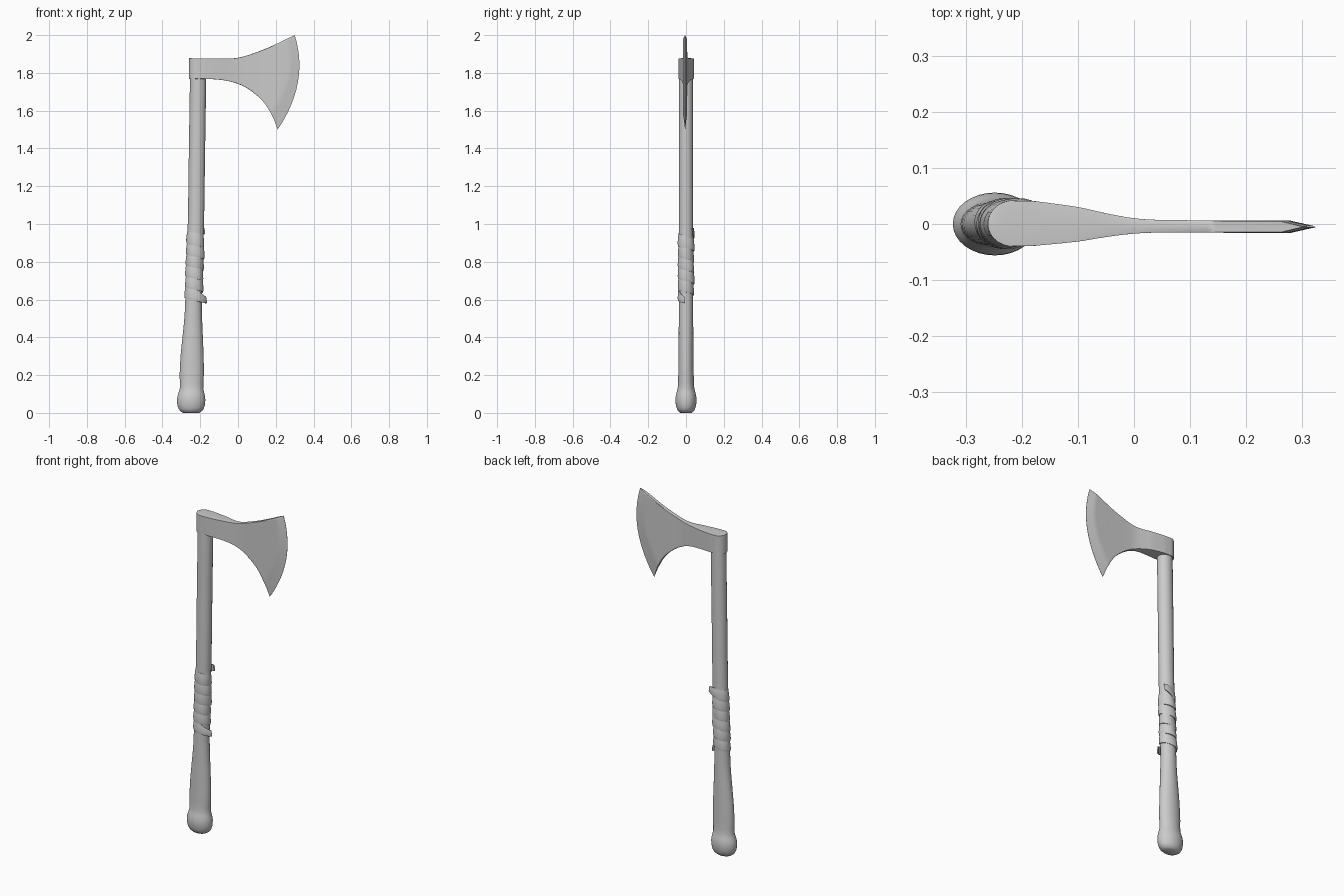
import bpy
from math import sin, cos, pi, sqrt

if "Cube" in bpy.data.objects:
    bpy.data.objects.remove(bpy.data.objects["Cube"])


def sample(keys, x):
    """Smooth interpolation of rows (x, a, b, ...) at x."""
    n = len(keys)
    i = 0
    while i < n - 2 and x > keys[i + 1][0]:
        i += 1
    p, q = keys[i], keys[i + 1]
    o, r = keys[max(i - 1, 0)], keys[min(i + 2, n - 1)]
    h = q[0] - p[0]
    t = (x - p[0]) / h
    out = []
    for k in range(1, len(p)):
        m0 = (q[k] - o[k]) / (q[0] - o[0]) * h
        m1 = (r[k] - p[k]) / (r[0] - p[0]) * h
        out.append((2*t**3 - 3*t*t + 1) * p[k] + (t**3 - 2*t*t + t) * m0
                   + (3*t*t - 2*t**3) * q[k] + (t**3 - t*t) * m1)
    return out


def loft(name, rings, angle=40):
    """Skin equal closed rings, capping both ends."""
    n = len(rings[0])
    verts = [v for ring in rings for v in ring]
    faces = [(i*n + j, i*n + (j+1) % n, (i+1)*n + (j+1) % n, (i+1)*n + j)
             for i in range(len(rings) - 1) for j in range(n)]
    faces += [tuple(reversed(range(n))), tuple(range(len(verts) - n, len(verts)))]
    mesh = bpy.data.meshes.new(name)
    mesh.from_pydata(verts, [], faces)
    mesh.validate()
    ob = bpy.data.objects.new(name, mesh)
    bpy.context.collection.objects.link(ob)
    bpy.ops.object.select_all(action='DESELECT')
    ob.select_set(True)
    bpy.context.view_layer.objects.active = ob
    bpy.ops.object.mode_set(mode='EDIT')
    bpy.ops.mesh.select_all(action='SELECT')
    bpy.ops.mesh.normals_make_consistent(inside=False)
    bpy.ops.object.mode_set(mode='OBJECT')
    bpy.ops.object.shade_smooth_by_angle(angle=angle * pi / 180)
    return ob


# Handle: z, centre x, half width x, half width y
SHAFT = [(0.0, -0.248, 0.042, 0.030), (0.012, -0.248, 0.060, 0.043),
         (0.035, -0.248, 0.071, 0.052), (0.07, -0.248, 0.075, 0.056),
         (0.10, -0.247, 0.070, 0.052), (0.13, -0.246, 0.062, 0.044),
         (0.20, -0.245, 0.064, 0.041), (0.30, -0.243, 0.061, 0.040),
         (0.40, -0.240, 0.054, 0.039), (0.50, -0.237, 0.047, 0.038),
         (0.60, -0.235, 0.044, 0.038), (1.0, -0.223, 0.043, 0.038),
         (1.40, -0.217, 0.043, 0.038), (1.79, -0.211, 0.043, 0.038)]
levels = [0, .005, .012, .022, .035, .05, .07, .085, .10, .115, .13, .16]
levels += [.2 + .053 * i for i in range(31)]
rings = []
for z in levels:
    cx, rx, ry = sample(SHAFT, z)
    rings.append([(cx + rx * cos(a), ry * sin(a), z)
                  for a in (2 * pi * k / 32 for k in range(32))])
loft("handle", rings, 50)

# Grip wrap: helical strap, overlapping turns, with both loose ends flaring out
TURNS = 6
N = TURNS * 36
rings = []
for i in range(N + 1):
    t = i / N
    th = 0.7 + t * (TURNS * 2 * pi - 0.8)
    z0 = 0.955 - 0.34 * t
    start, end = max(0, 1 - i / 7), max(0, 1 - (N - i) / 9)
    flare = 0.014 * start**2 + 0.022 * end**2
    half = 0.033 - 0.016 * max(start, end)
    z0 += 0.008 * start - 0.018 * end
    wob = 0.0012 * sin(5.3 * th / 2) + 0.0008 * sin(1.7 * th)
    ring = []
    for dz, off in ((-half, -.002), (-half, .004), (-half * .6, .006),
                    (half * .5, .003), (half, .0005), (half, -.003)):
        z = z0 + dz
        cx, rx, ry = sample(SHAFT, z)
        d = off + flare + wob
        ring.append((cx + (rx + d) * cos(th), (ry + d) * sin(th), z))
    rings.append(ring)
loft("grip_wrap", rings, 50)

# Axe head: outline curves (x, z) and half thickness (x, upper y, lower y)
TOP = [(-.26, 1.878), (-.2, 1.876), (-.1, 1.876), (0, 1.88), (.105, 1.912),
       (.2, 1.952), (.30, 2.0)]
BOTTOM = [(-.26, 1.768), (-.165, 1.768), (-.07, 1.76), (.01, 1.738),
          (.075, 1.70), (.14, 1.64), (.185, 1.565), (.21, 1.5)]
THICK = [(-.18, .041, -.039), (-.1, .030, -.031), (-.05, .019, -.023),
         (0, .010, -.017), (.05, .007, -.015), (.24, .006, -.016)]


def thickness(x):
    if x < -.215:
        f = sqrt(max(0.0, 1 - ((-.215 - x) / .0455) ** 2))
        return .042 * f, -.040 * f
    return sample(THICK, max(-.18, min(x, .24)))


us = [.5 * (1 - cos(pi * .5 * k / 8)) * .2 for k in range(9)]
us = [0, .002, .008, .018, .032, .05, .07, .09] + [.11 + .82 * k / 32 for k in range(33)]
us += [.945, .96, .975, .99, 1]
ROWS = 20
rings = []
for u in us:
    xt, xb = -.26 + .56 * u, -.26 + .47 * u
    zt, zb = sample(TOP, xt)[0], sample(BOTTOM, xb)[0]
    bulge = .062 * max(0, (u - .3) / .7) ** 2
    edge = 1 if u < .93 else (1 - u) / .07 * .97 + .03
    front, back = [], []
    for j in range(ROWS + 1):
        s = .5 - .5 * cos(pi * j / ROWS)
        x = xt + (xb - xt) * s + 4 * bulge * s * (1 - s)
        z = zt + (zb - zt) * s
        hi, lo = thickness(x)
        # soften the upper and lower rims
        rim = edge * (.86 if j in (0, ROWS) else 1)
        mid, h = (hi + lo) / 2, (hi - lo) / 2 * rim
        front.append((x, mid - h - .0002, z))
        back.append((x, mid + h + .0002, z))
    rings.append(front + back[::-1])
loft("axe_head", rings, 40)
